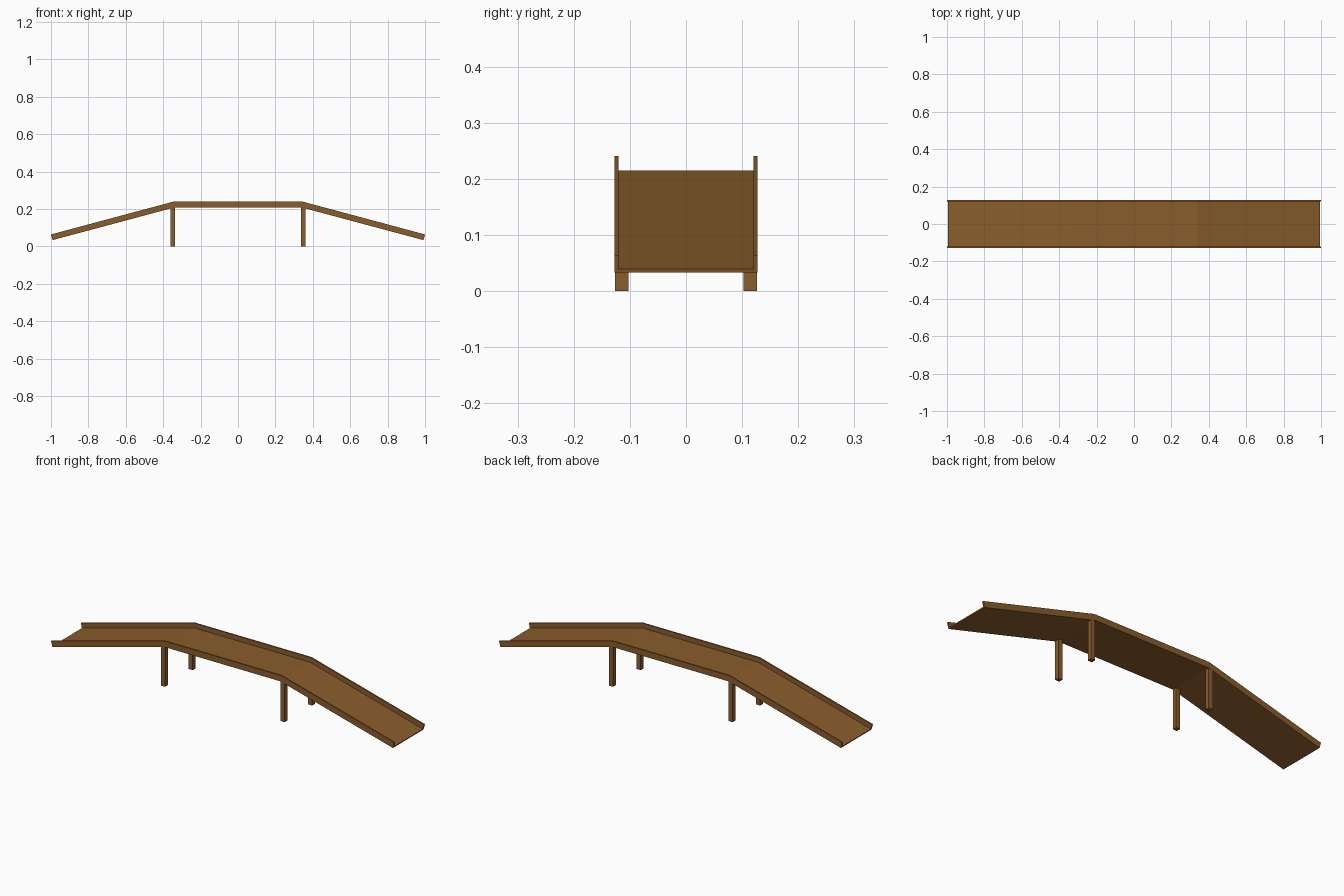
import bpy, bmesh

if "Cube" in bpy.data.objects:
    bpy.data.objects.remove(bpy.data.objects["Cube"])

wood = bpy.data.materials.new("brown wood")
wood.diffuse_color = (0.25, 0.11, 0.025, 1)
wood.use_nodes = True
wood.node_tree.nodes["Principled BSDF"].inputs["Base Color"].default_value = wood.diffuse_color

# Underside path of the walkway: right half (knee, ramp foot), mirrored in x
KNEE = (0.336, 0.209)
FOOT = (0.9917, 0.0333)
SIN, COS, TAN_HALF = 0.2588, 0.9659, 0.1317   # 15 degree ramp


def walkway_profile(thick):
    """Closed x-z outline of a bent strip with square-cut ends."""
    low = [FOOT, KNEE]
    up = [(KNEE[0] + thick * TAN_HALF, KNEE[1] + thick),
          (FOOT[0] + thick * SIN, FOOT[1] + thick * COS)]
    flip = lambda pts: [(-x, z) for x, z in reversed(pts)]
    return low + flip(low) + flip(up) + up


def finish(name, bm):
    bmesh.ops.recalc_face_normals(bm, faces=bm.faces)
    mesh = bpy.data.meshes.new(name)
    bm.to_mesh(mesh)
    bm.free()
    mesh.materials.append(wood)
    ob = bpy.data.objects.new(name, mesh)
    bpy.context.collection.objects.link(ob)
    return ob


def strip(name, thick, y0, y1):
    """Bent strip made of three quads per side, running from y0 to y1."""
    pts = walkway_profile(thick)
    bm = bmesh.new()
    a = [bm.verts.new((x, y0, z)) for x, z in pts]
    b = [bm.verts.new((x, y1, z)) for x, z in pts]
    n = len(pts)
    for i in range(n):
        j = (i + 1) % n
        bm.faces.new((a[i], a[j], b[j], b[i]))
    for v in (a, b):
        for i in range(3):
            bm.faces.new((v[i], v[i + 1], v[n - 2 - i], v[n - 1 - i]))
    return finish(name, bm)


def box(name, lo, hi):
    bm = bmesh.new()
    bmesh.ops.create_cube(bm, size=1)
    for v in bm.verts:
        v.co = [hi[k] if v.co[k] > 0 else lo[k] for k in range(3)]
    return finish(name, bm)


# Deck
strip("deck", 0.006, -0.12, 0.12)

# Side rails
strip("front_rail", 0.0315, -0.1275, -0.12)
strip("back_rail", 0.0315, 0.12, 0.1275)

# Four support legs under the knees
for side, sx in (("left", -1), ("right", 1)):
    for end, sy in (("front", -1), ("back", 1)):
        cx, cy, h = sx * 0.348, sy * 0.1148, 0.012
        box(f"{end}_{side}_leg", (cx - h, cy - h, 0), (cx + h, cy + h, 0.209))
